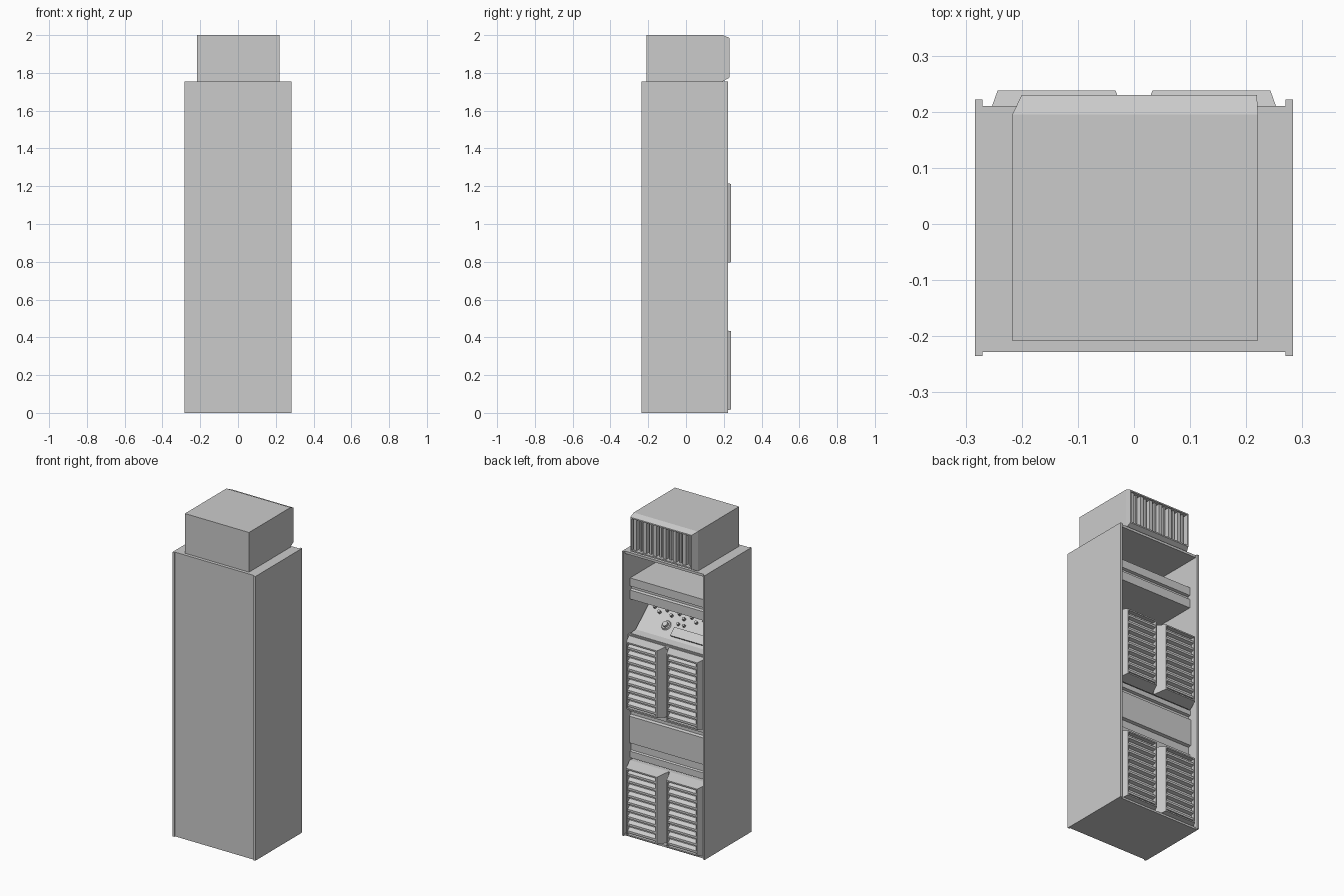
import bpy, bmesh, math
from mathutils import Matrix, Vector

if "Cube" in bpy.data.objects:
    bpy.data.objects.remove(bpy.data.objects["Cube"])

grey = bpy.data.materials.new("light_grey")
grey.diffuse_color = (0.6, 0.6, 0.6, 1)
grey.use_nodes = True
grey.node_tree.nodes["Principled BSDF"].inputs["Base Color"].default_value = grey.diffuse_color


def finish(name, bm):
    bmesh.ops.recalc_face_normals(bm, faces=bm.faces)
    me = bpy.data.meshes.new(name)
    bm.to_mesh(me)
    bm.free()
    me.materials.append(grey)
    ob = bpy.data.objects.new(name, me)
    bpy.context.collection.objects.link(ob)
    return ob


def box(name, x, y, z):
    bm = bmesh.new()
    size = Vector((x[1] - x[0], y[1] - y[0], z[1] - z[0]))
    mid = Vector((sum(x) / 2, sum(y) / 2, sum(z) / 2))
    bmesh.ops.create_cube(bm, size=1, matrix=Matrix.Translation(mid) @ Matrix.Diagonal(size).to_4x4())
    return finish(name, bm)


def prism(name, profile, x0, x1):
    """Extrude a (y, z) outline along x."""
    bm = bmesh.new()
    a = [bm.verts.new((x0, y, z)) for y, z in profile]
    b = [bm.verts.new((x1, y, z)) for y, z in profile]
    bm.faces.new(a)
    bm.faces.new(b[::-1])
    for i in range(len(a)):
        j = (i + 1) % len(a)
        bm.faces.new((a[i], b[i], b[j], a[j]))
    return finish(name, bm)


def loft(name, rects):
    """Bridge rectangles (x0, x1, z0, z1, y) in order and cap both ends."""
    bm = bmesh.new()
    rings = [[bm.verts.new(p) for p in ((a, y, c), (b, y, c), (b, y, d), (a, y, d))]
             for a, b, c, d, y in rects]
    for r, s in zip(rings, rings[1:]):
        for i in range(4):
            j = (i + 1) % 4
            bm.faces.new((r[i], r[j], s[j], s[i]))
    bm.faces.new(rings[0])
    bm.faces.new(rings[-1])
    return finish(name, bm)


# Cabinet shell, open at +y
IN = 0.27
for side, s in (("left", -1), ("right", 1)):
    box(side + "_side_panel", sorted((s * IN, s * 0.283)), (-0.235, 0.222), (0, 1.755))
box("closed_panel", (-IN, IN), (-0.228, -0.215), (0, 1.755))
box("cabinet_top", (-IN, IN), (-0.215, 0.21), (1.74, 1.755))
box("cabinet_floor", (-IN, IN), (-0.215, 0.21), (0, 0.012))

# Upper drawer with a grooved front
prism("upper_drawer", [(-0.215, 1.44), (0.16, 1.44), (0.16, 1.495), (0.145, 1.5), (0.145, 1.515),
                       (0.16, 1.52), (0.16, 1.57), (-0.215, 1.57)], -IN, IN)

# Blank drawer and the rails around it
prism("middle_drawer", [(-0.215, 0.46), (0.16, 0.46), (0.16, 0.5), (0.15, 0.505), (0.15, 0.55),
                        (0.168, 0.555), (0.168, 0.72), (0.15, 0.725), (0.15, 0.745),
                        (0.165, 0.75), (0.165, 0.78), (-0.215, 0.78)], -IN, IN)

# Louvred units: two tapered frames with slats on each
for level, z0 in (("lower", 0.0), ("upper", 0.78)):
    box(level + "_unit_body", (-IN, IN), (-0.215, 0.165), (z0 + 0.012, z0 + 0.445))
    for side, s in (("left", -1), ("right", 1)):
        def rect(a, b, c, d, y):
            p, q = sorted((s * a, s * b))
            return (p, q, z0 + c, z0 + d, y)
        loft(f"{level}_{side}_louvre_frame", [
            rect(0.003, 0.27, 0.004, 0.447, 0.163),
            rect(0.033, 0.243, 0.018, 0.432, 0.238),
            rect(0.041, 0.235, 0.026, 0.424, 0.238),
            rect(0.041, 0.235, 0.026, 0.424, 0.212)])
        n = 9
        pitch = 0.398 / n
        profile = [(0.205, z0 + 0.424), (0.205, z0 + 0.026)]
        for i in range(n):
            z = z0 + 0.026 + i * pitch
            profile += [(0.214, z + 0.002), (0.234, z + 0.008),
                        (0.234, z + 0.021), (0.214, z + 0.036)]
        prism(f"{level}_{side}_louvre_slats", profile, *sorted((s * 0.041, s * 0.235)))

# Sloping control desk
prism("control_desk", [(-0.215, 1.22), (0.17, 1.22), (0.17, 1.235), (0.12, 1.24),
                       (-0.02, 1.36), (-0.215, 1.36)], -0.26, 0.26)
box("desk_front_rail", (-IN, IN), (0.15, 0.18), (1.205, 1.23))

# Desk controls, placed in the slope frame (local y runs down the slope)
slope = Matrix.Translation((0, -0.02, 1.36)) @ Matrix.Rotation(-math.atan2(0.12, 0.14), 4, 'X')


def knob(name, x, down, radius, height, sides=12):
    bm = bmesh.new()
    bmesh.ops.create_cone(bm, cap_ends=True, segments=sides, radius1=radius, radius2=radius * 0.85,
                          depth=height, matrix=slope @ Matrix.Translation((x, down, height / 2)))
    return finish(name, bm)


for i in range(11):
    knob(f"desk_switch_{i + 1}", 0.21 - i * 0.042, 0.025 + 0.022 * (i % 2), 0.01, 0.018, 8)
knob("desk_dial_base", 0.09, 0.11, 0.03, 0.008, 20)
knob("desk_dial", 0.09, 0.11, 0.018, 0.022, 16)
for i in range(2):
    knob(f"desk_button_{i + 1}", 0.02 - i * 0.04, 0.085, 0.009, 0.015, 8)
plate = box("desk_raised_plate", (-0.25, 0.03), (0.11, 0.165), (-0.005, 0.012))
plate.matrix_world = slope

# Top unit: box with tapered, recessed face
loft("top_unit", [
    (-0.217, 0.221, 1.755, 2.0, -0.208),
    (-0.217, 0.221, 1.755, 2.0, 0.195),
    (-0.2, 0.219, 1.775, 1.985, 0.23),
    (-0.193, 0.212, 1.783, 1.977, 0.23),
    (-0.193, 0.212, 1.783, 1.977, 0.19)])
# Vertical ribs, alternately wide and narrow
for i in range(12):
    cx = -0.176 + i * 0.0337
    w = 0.011 if i % 2 else 0.006
    box(f"top_unit_rib_{i + 1}", (cx - w, cx + w), (0.185, 0.22 if i % 2 else 0.212), (1.783, 1.977))
